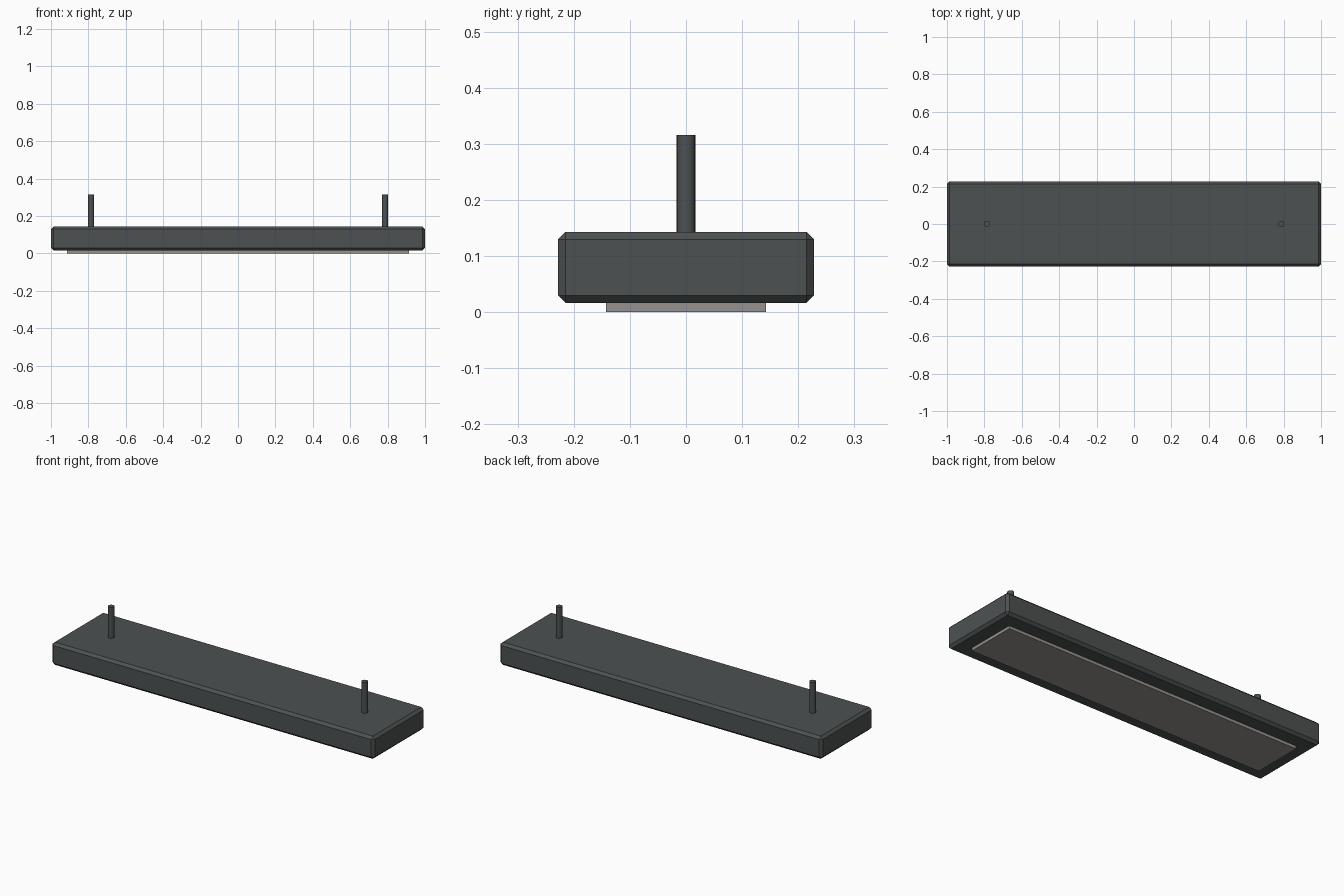
import bpy

cube = bpy.data.objects.get("Cube")
if cube:
    bpy.data.objects.remove(cube, do_unlink=True)


def make_material(name, color):
    mat = bpy.data.materials.new(name)
    mat.use_nodes = True
    mat.diffuse_color = color
    mat.node_tree.nodes["Principled BSDF"].inputs["Base Color"].default_value = color
    return mat


def make_box(name, size, bottom, mat):
    bpy.ops.mesh.primitive_cube_add(size=1, location=(0, 0, bottom + size[2] / 2))
    obj = bpy.context.object
    obj.name = name
    obj.scale = size
    bpy.ops.object.transform_apply(location=False, rotation=False, scale=True)
    obj.data.materials.append(mat)
    return obj


charcoal = make_material("charcoal metal", (0.075, 0.083, 0.083, 1))
diffuser = make_material("warm grey diffuser", (0.30, 0.29, 0.27, 1))

# Housing with flat chamfered edges
housing = make_box("lamp_housing", (2.0, 0.457, 0.127), 0.016, charcoal)
bevel = housing.modifiers.new("chamfer", "BEVEL")
bevel.width = 0.014
bevel.segments = 1

# Light panel standing slightly proud of the underside
make_box("light_panel", (1.828, 0.285, 0.03), 0.0, diffuser)

# Hanging rods, one at each end
rod_bottom, rod_top = 0.13, 0.316
for side, x in (("left", 0.786), ("right", -0.786)):
    bpy.ops.mesh.primitive_cylinder_add(
        vertices=16, radius=0.017, depth=rod_top - rod_bottom,
        location=(x, 0, (rod_bottom + rod_top) / 2))
    rod = bpy.context.object
    rod.name = side + "_hanging_rod"
    rod.data.materials.append(charcoal)
    bpy.ops.object.shade_smooth_by_angle()
